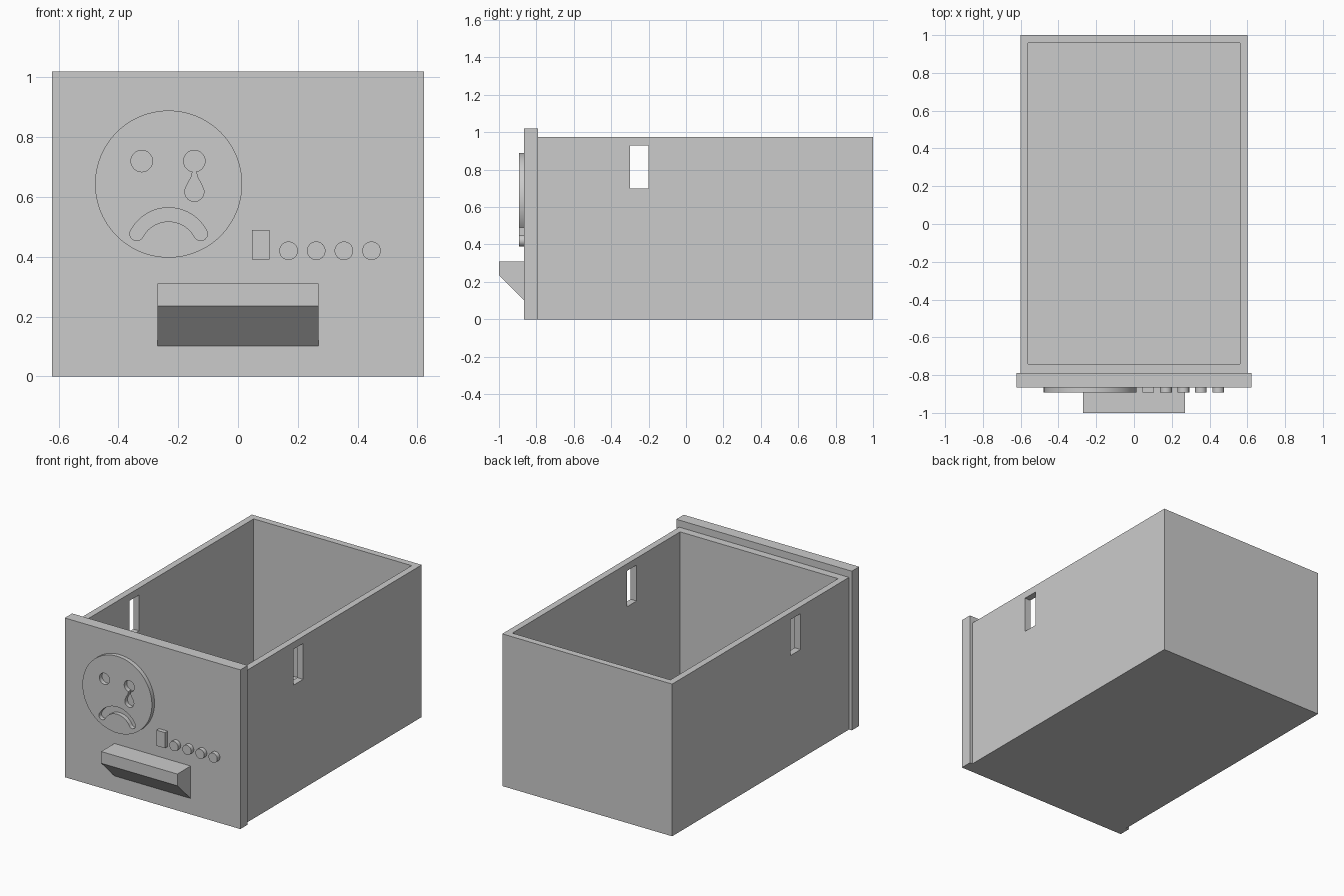
import bpy
import bmesh
from math import sin, cos, radians, tau

cube = bpy.data.objects.get("Cube")
if cube:
    bpy.data.objects.remove(cube, do_unlink=True)

grey = bpy.data.materials.new("plain grey")
grey.use_nodes = True
colour = (0.6, 0.6, 0.6, 1)
grey.diffuse_color = colour
grey.node_tree.nodes["Principled BSDF"].inputs["Base Color"].default_value = colour


def prism(name, outline, start, end, axis="y"):
    """Extrude a closed outline along y (points are x, z) or x (points are y, z)."""
    def place(p, d):
        return (p[0], d, p[1]) if axis == "y" else (d, p[0], p[1])
    bm = bmesh.new()
    near = [bm.verts.new(place(p, start)) for p in outline]
    far = [bm.verts.new(place(p, end)) for p in outline]
    bm.faces.new(near)
    bm.faces.new(far[::-1])
    n = len(outline)
    for i in range(n):
        j = (i + 1) % n
        bm.faces.new((near[i], far[i], far[j], near[j]))
    bmesh.ops.recalc_face_normals(bm, faces=bm.faces)
    mesh = bpy.data.meshes.new(name)
    bm.to_mesh(mesh)
    bm.free()
    mesh.materials.append(grey)
    obj = bpy.data.objects.new(name, mesh)
    bpy.context.collection.objects.link(obj)
    return obj


def box(name, x0, x1, y0, y1, z0, z1):
    return prism(name, [(x0, z0), (x1, z0), (x1, z1), (x0, z1)], y0, y1)


def arc(cx, cz, r, a0, a1, n):
    """Points along an arc, angles in degrees."""
    angles = [radians(a0 + (a1 - a0) * i / n) for i in range(n + 1)]
    return [(cx + r * cos(a), cz + r * sin(a)) for a in angles]


def circle(cx, cz, r, n):
    return [(cx + r * cos(tau * i / n), cz + r * sin(tau * i / n)) for i in range(n)]


def select(obj):
    bpy.ops.object.select_all(action="DESELECT")
    obj.select_set(True)
    bpy.context.view_layer.objects.active = obj


def cut(target, cutter):
    cutter.hide_render = True
    mod = target.modifiers.new("cut", "BOOLEAN")
    mod.operation = "DIFFERENCE"
    mod.solver = "EXACT"
    mod.object = cutter
    select(target)
    bpy.ops.object.modifier_apply(modifier=mod.name)
    bpy.data.objects.remove(cutter, do_unlink=True)


def smooth(obj):
    select(obj)
    bpy.ops.object.shade_smooth_by_angle(angle=radians(30))


PLATE_Y = -0.865   # front of the panel
RAISED_Y = -0.892  # front of the raised details

# Open drawer with a slot through both side walls
drawer = box("drawer_box", -0.602, 0.602, -0.79, 1.0, 0, 0.975)
cut(drawer, box("cavity", -0.56, 0.56, -0.74, 0.958, 0.042, 1.2))
cut(drawer, box("slots", -0.8, 0.8, -0.3, -0.2, 0.7, 0.93))

# Front panel
box("front_panel", -0.622, 0.622, PLATE_Y, -0.79, 0, 1.02)

# Wedge-shaped pull handle
prism("handle", [(PLATE_Y, 0.31), (-1, 0.31), (-1, 0.235), (PLATE_Y, 0.102)],
      -0.27, 0.27, axis="x")

# Round sad face with recessed features
FACE_X = -0.232
face = prism("sad_face", circle(FACE_X, 0.643, 0.246, 96), RAISED_Y, PLATE_Y)


def face_cut(name, outline):
    cut(face, prism(name, outline, RAISED_Y - 0.05, PLATE_Y + 0.05))


for eye_x in (-0.322, -0.146):
    face_cut("eye", circle(eye_x, 0.72, 0.036, 40))

# Teardrop: round bottom with flanks curving in to a narrow neck under the eye
half = arc(0, 0.617, 0.032, -90, 20, 10) + [(0.021, 0.648), (0.01, 0.667), (0.005, 0.69)]
tear = half + [(-x, z) for x, z in reversed(half[1:])]
face_cut("tear", [(x - 0.146, z) for x, z in tear])

# Frown: constant-width arc with rounded ends
R, W, MID_Z, A0, A1 = 0.121, 0.023, 0.42, 28, 152
outer = arc(FACE_X, MID_Z, R + W, A0, A1, 24)
inner = arc(FACE_X, MID_Z, R - W, A1, A0, 24)


def cap(angle, first):
    a = radians(angle)
    return arc(FACE_X + R * cos(a), MID_Z + R * sin(a), W, first, first + 180, 10)[1:-1]


face_cut("mouth", outer + cap(A1, A1) + inner + cap(A0, A0 + 180))
smooth(face)

# Row of a rectangular switch and four round buttons
box("switch", 0.046, 0.106, RAISED_Y, PLATE_Y, 0.39, 0.49)
for i in range(4):
    button = prism(f"button_{i + 1}", circle(0.169 + 0.0925 * i, 0.42, 0.031, 32),
                   RAISED_Y, PLATE_Y)
    smooth(button)
